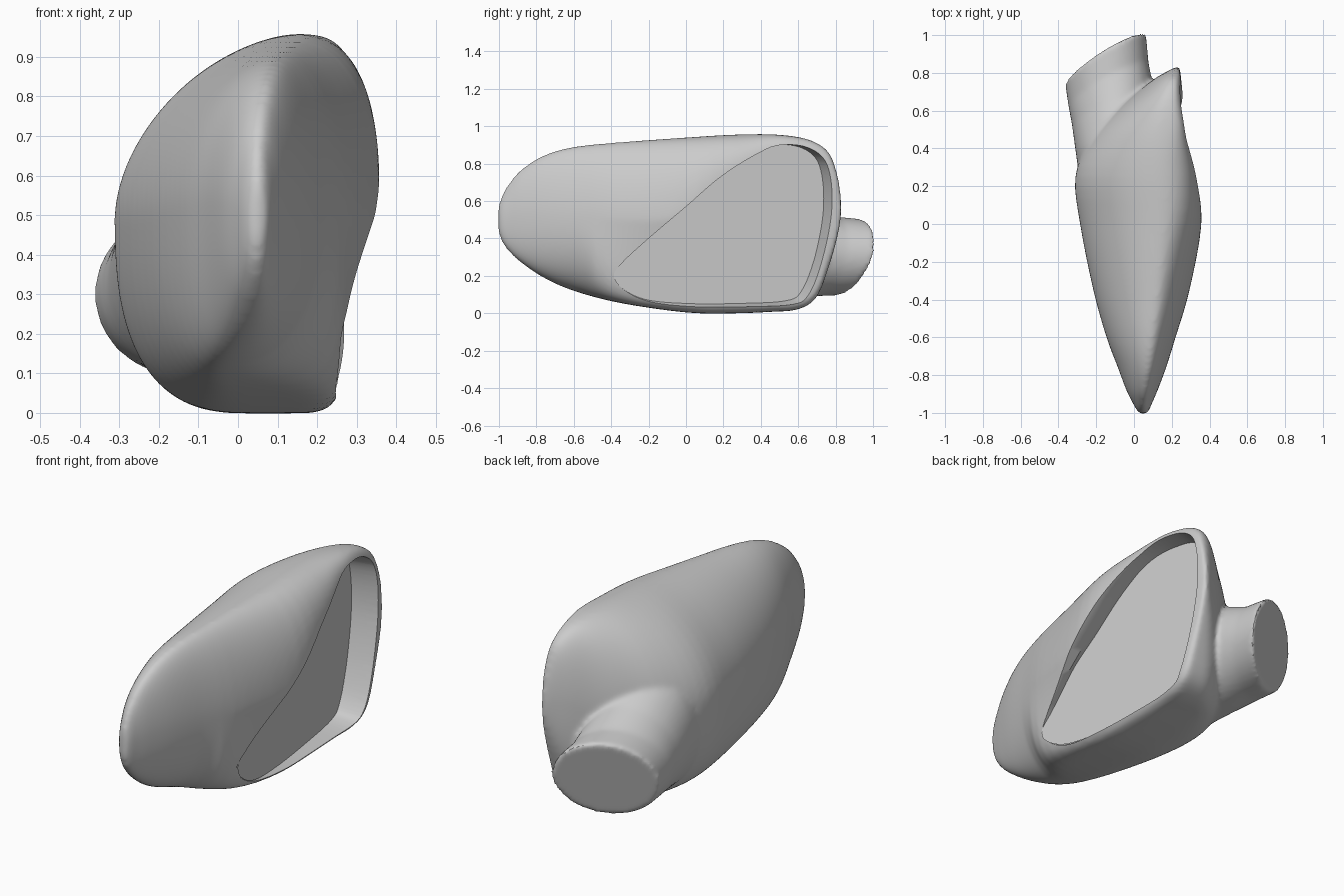
import bpy, bmesh, math
from mathutils import Vector

cube = bpy.data.objects.get("Cube")
if cube:
    bpy.data.objects.remove(cube)

GREY = (0.6, 0.6, 0.6, 1)
grey = bpy.data.materials.new("plain grey")
grey.use_nodes = True
grey.diffuse_color = GREY
grey.node_tree.nodes["Principled BSDF"].inputs["Base Color"].default_value = GREY


def make(name, verts, faces):
    mesh = bpy.data.meshes.new(name)
    mesh.from_pydata([tuple(v) for v in verts], [], faces)
    mesh.materials.append(grey)
    obj = bpy.data.objects.new(name, mesh)
    bpy.context.collection.objects.link(obj)
    return obj


def loft(name, rings):
    """Closed solid through rings of equal point count, with outward normals."""
    n = len(rings[0])
    faces = [(r * n + i, r * n + (i + 1) % n, (r + 1) * n + (i + 1) % n, (r + 1) * n + i)
             for r in range(len(rings) - 1) for i in range(n)]
    faces += [tuple(range(n)), tuple(range((len(rings) - 1) * n, len(rings) * n))]
    obj = make(name, [v for ring in rings for v in ring], faces)
    bm = bmesh.new()
    bm.from_mesh(obj.data)
    bmesh.ops.recalc_face_normals(bm, faces=bm.faces)
    bm.to_mesh(obj.data)
    bm.free()
    return obj


def spline(a, b, c, d, t):
    return 0.5 * (2 * b + (c - a) * t + (2 * a - 5 * b + 4 * c - d) * t * t
                  + (3 * b - a - 3 * c + d) * t ** 3)


def smooth_loop(points, steps):
    p = [Vector(q) for q in points]
    n = len(p)
    return [spline(p[i - 1], p[i], p[(i + 1) % n], p[(i + 2) % n], s / steps)
            for i in range(n) for s in range(steps)]


def smooth_path(points, steps):
    p = [Vector(q) for q in points]
    out = []
    for i in range(len(p) - 1):
        a, d = p[max(i - 1, 0)], p[min(i + 2, len(p) - 1)]
        out += [spline(a, p[i], p[i + 1], d, s / steps) for s in range(steps)]
    return out + [p[-1]]


def ramp(value, start, end):
    t = min(1, max(0, (value - start) / (end - start)))
    return t * t * (3 - 2 * t)


# Housing stations from nose to rear: y, left, right, crown x, bottom, top
STATIONS = [
    (-1.005, .035, .065, .05, .44, .57),
    (-.985, .015, .08, .05, .385, .63),
    (-.95, -.005, .095, .052, .335, .69),
    (-.88, -.04, .125, .06, .27, .77),
    (-.76, -.085, .17, .075, .19, .845),
    (-.6, -.145, .22, .095, .12, .89),
    (-.35, -.215, .294, .125, .055, .915),
    (0, -.285, .357, .15, .005, .94),
    (.25, -.31, .332, .15, 0, .955),
    (.45, -.23, .288, .15, .008, .957),
    (.6, -.1, .268, .16, .022, .942),
    (.7, .02, .257, .18, .09, .91),
    (.77, .11, .249, .2, .27, .85),
    (.81, .18, .245, .22, .41, .74),
    (.828, .215, .24, .23, .5, .64),
]


def housing_ring(station, count=96):
    y, left, right, crown, bottom, top = station
    mid = bottom + (top - bottom) * 0.52
    # the widest line on the right climbs along the opening edge
    brow = mid + (top - mid) * 0.6 * ramp(y, -.15, .4) * (1 - ramp(y, .5, .75))
    lean = max(0, right - 0.262)
    keel = crown - 0.13 * ramp(y, -1, -.5) * (1 - ramp(y, .4, .8))
    upper_right = 1.8 + 0.5 * ramp(y, -.4, .2) + 2.2 * ramp(y, .3, .65)
    lower_right = 2.2 + 8 * ramp(y, -.6, -.15)
    ring = []
    for i in range(count):
        a = math.tau * i / count
        c, s = math.cos(a), math.sin(a)
        # each quadrant has its own roundness
        power = (upper_right if s > 0 else lower_right) if c > 0 else (1.75 if s > 0 else 2.6)
        k = (abs(c) ** power + abs(s) ** power) ** (-1 / power)
        u, w = c * k, s * k
        centre = crown if w > 0 else keel
        x = centre + u * ((right - centre) if u > 0 else (centre - left))
        if u > 0 and w < 0:
            x += lean * u * w
        level = brow if u > 0 else mid
        ring.append((x, y, level + w * ((top - level) if w > 0 else (level - bottom))))
    return ring


housing = loft("mirror_housing", [housing_ring(s) for s in smooth_path(STATIONS, 4)])


# Mounting stub, flared into the housing, with an oblique flat end
def oval(centre, wide, tall, count=48):
    return [Vector(centre) + Vector(wide) * math.cos(math.tau * i / count)
            + Vector(tall) * math.sin(math.tau * i / count) for i in range(count)]


stub = loft("mounting_stub", [
    oval((-.07, .2, .4), (.21, .02, 0), (0, 0, .36)),
    oval((-.085, .45, .37), (.225, .06, 0), (0, .01, .315)),
    oval((-.112, .62, .325), (.217, .09, 0), (0, .03, .25)),
    oval((-.135, .74, .305), (.212, .115, 0), (0, .045, .213)),
    oval((-.15, .87, .3), (.214, .13, 0), (0, .06, .204))])

# Opening outline in y, z
RIM = [(-.385, .2), (-.35, .12), (-.22, .045), (0, .02), (.3, .02), (.58, .037),
       (.67, .1), (.745, .3), (.793, .54), (.785, .74), (.73, .85), (.6, .9),
       (.43, .875), (.2, .74), (0, .57), (-.2, .4), (-.33, .28)]
rim = smooth_loop(RIM, 6)


def inner(p, depth=0.0):
    """Pocket floor outline: drawn in behind and below, undercut along the brow."""
    under = 0.0
    if p.y > 0.3 + 0.5 * p.x:
        under = 0.06 * ramp(p.x, -.36, -.1) * (1 - ramp(p.x, .3, .6))
    y = p.x - 0.075 * max(0, p.x) - 0.6 * under
    z = p.y + 0.035 * max(0, 1 - p.y / 0.3) + 0.75 * under
    return Vector((0.22 - 0.125 * y - depth, y, z))


pocket = loft("pocket_cutter", [
    [(.6, p.x, p.y) for p in rim],
    [(.29, p.x, p.y) for p in rim],
    [inner(p, .008) for p in rim]])

# Blend the stub into the housing, then cut the glass pocket
for cutter, operation in ((stub, 'UNION'), (pocket, 'DIFFERENCE')):
    mod = housing.modifiers.new(operation.lower(), 'BOOLEAN')
    mod.object = cutter
    mod.operation = operation
    mod.solver = 'EXACT'
    if operation == 'UNION':
        remesh = housing.modifiers.new("blend", 'REMESH')
        remesh.mode = 'VOXEL'
        remesh.voxel_size = 0.012
        relax = housing.modifiers.new("relax", 'SMOOTH')
        relax.factor = 0.5
        relax.iterations = 10

bpy.context.view_layer.update()
graph = bpy.context.evaluated_depsgraph_get()
result = bpy.data.meshes.new_from_object(housing.evaluated_get(graph))
housing.modifiers.clear()
housing.data = result
result.materials.clear()
result.materials.append(grey)
for poly in result.polygons:
    poly.material_index = 0
for cutter in (stub, pocket):
    bpy.data.objects.remove(cutter)

# Flat mirror glass on the pocket floor
glass = make("mirror_glass", [inner(p) for p in rim], [tuple(range(len(rim)))])
if glass.data.polygons[0].normal.x < 0:
    glass.data.flip_normals()

bpy.ops.object.select_all(action='DESELECT')
housing.select_set(True)
bpy.context.view_layer.objects.active = housing
bpy.ops.object.shade_smooth_by_angle(angle=math.radians(40))
